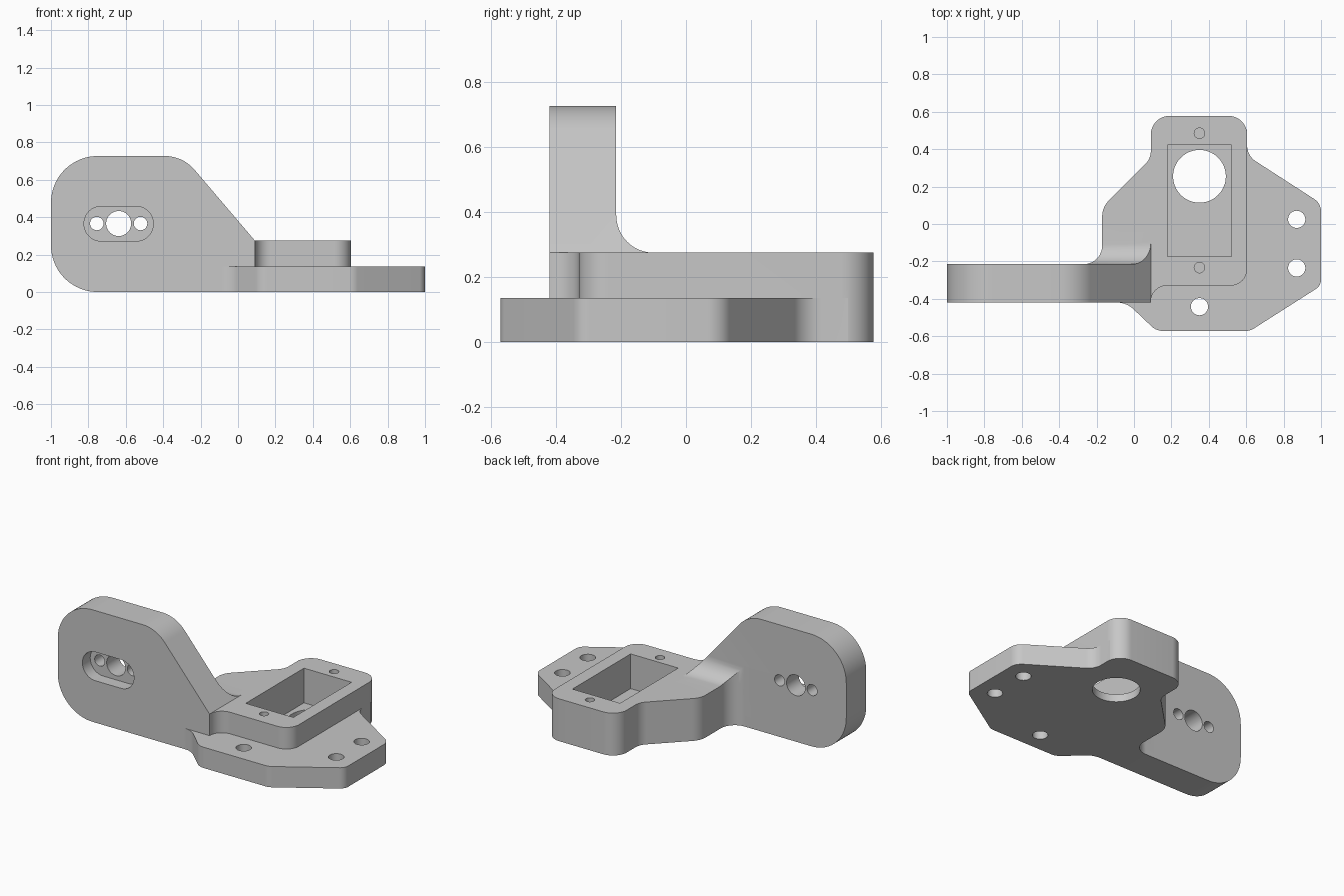
import bpy, bmesh, math
from mathutils import Vector

cube = bpy.data.objects.get("Cube")
if cube:
    bpy.data.objects.remove(cube, do_unlink=True)

FRONT, BACK = -0.42, -0.215      # faces of the upright arm
FLANGE_TOP, TOP = 0.135, 0.275

grey = bpy.data.materials.new("light grey")
grey.use_nodes = True
grey.diffuse_color = (0.57, 0.57, 0.57, 1)
grey.node_tree.nodes["Principled BSDF"].inputs["Base Color"].default_value = (0.57, 0.57, 0.57, 1)


def rounded(corners, steps=12):
    """Outline from (x, y[, radius]) corners, arcs at those with a radius."""
    out = []
    n = len(corners)
    for i, c in enumerate(corners):
        p = Vector(c[:2])
        if len(c) < 3:
            out.append(p)
            continue
        u = (Vector(corners[i - 1][:2]) - p).normalized()
        v = (Vector(corners[(i + 1) % n][:2]) - p).normalized()
        half = u.angle(v) / 2
        centre = p + (u + v).normalized() * c[2] / math.sin(half)
        t = c[2] / math.tan(half)
        a = (p + u * t - centre).normalized()
        b = (p + v * t - centre).normalized()
        out += [centre + a.slerp(b, k / steps).normalized() * c[2] for k in range(steps + 1)]
    return out


def prism(name, outline, lo, hi, axis="z"):
    """Extrude an outline along an axis."""
    place = {"x": lambda p, h: (h, p[0], p[1]),
             "y": lambda p, h: (p[0], h, p[1]),
             "z": lambda p, h: (p[0], p[1], h)}[axis]
    bm = bmesh.new()
    low = [bm.verts.new(place(p, lo)) for p in outline]
    high = [bm.verts.new(place(p, hi)) for p in outline]
    bm.faces.new(low)
    bm.faces.new(high)
    for i in range(len(low)):
        bm.faces.new((low[i - 1], low[i], high[i], high[i - 1]))
    bmesh.ops.recalc_face_normals(bm, faces=bm.faces)
    mesh = bpy.data.meshes.new(name)
    bm.to_mesh(mesh)
    bm.free()
    mesh.materials.append(grey)
    obj = bpy.data.objects.new(name, mesh)
    bpy.context.collection.objects.link(obj)
    return obj


def circle(x, y, r, steps=40):
    return [(x + r * math.cos(2 * math.pi * k / steps),
             y + r * math.sin(2 * math.pi * k / steps)) for k in range(steps)]


def combine(body, other, operation):
    """Apply a boolean and discard the helper."""
    other.hide_render = True
    mod = body.modifiers.new("boolean", "BOOLEAN")
    mod.operation, mod.solver, mod.object = operation, "EXACT", other
    bpy.context.view_layer.objects.active = body
    bpy.ops.object.modifier_apply(modifier=mod.name)
    bpy.data.objects.remove(other, do_unlink=True)


# Outlines
arm_outline = rounded([(-1, 0, 0.25), (-1, 0.727, 0.25), (-0.295, 0.727, 0.21),
                       (0.09, TOP), (0.09, 0)], 20)
wing_outline = rounded([(0.3, 0.5), (0.09, 0.5), (0.09, 0.35, 0.1), (-0.17, 0.09, 0.12),
                        (-0.17, BACK, 0.1), (-0.35, BACK), (-0.35, -0.3), (0.3, -0.3)])
flange_outline = rounded([(0.3, 0.5), (0.605, 0.5), (0.605, 0.365, 0.1), (1, 0.11, 0.08),
                          (1, -0.33, 0.06), (0.62, -0.572, 0.08), (0.12, -0.572, 0.09),
                          (-0.04, FRONT, 0.13), (-0.15, FRONT), (-0.15, -0.3), (0.3, -0.3)])
tower_outline = rounded([(0.09, 0.578, 0.1), (0.605, 0.578, 0.1), (0.605, -0.33, 0.09),
                         (0.09, -0.33, 0.085), (0.09, FRONT), (0, FRONT), (0, 0), (0.09, 0)])

# Solid parts
body = prism("mounting_bracket", tower_outline, 0, TOP)
combine(body, prism("side_wing", wing_outline, 0, TOP), "UNION")
combine(body, prism("bolt_flange", flange_outline, 0, FLANGE_TOP), "UNION")
combine(body, prism("upright_arm", arm_outline, FRONT, BACK, "y"), "UNION")

# Fillet between arm and wing, trimmed to both outlines
R = 0.115
curve = [(BACK + R - R * math.cos(a), TOP + R - R * math.sin(a))
         for a in [k * math.pi / 24 for k in range(13)]]
fillet = prism("arm_fillet", curve + [(BACK + R, 0.2), (-0.3, 0.2), (-0.3, TOP + R)],
               -0.32, 0.09, "x")
combine(fillet, prism("wing_trim", wing_outline, 0.1, 0.6), "INTERSECT")
combine(fillet, prism("slope_trim", arm_outline, -0.6, 0.6, "y"), "INTERSECT")
combine(body, fillet, "UNION")

# Pocket with a round opening in its floor
pocket = [(0.178, -0.175), (0.52, -0.175), (0.52, 0.422), (0.178, 0.422)]
combine(body, prism("pocket", pocket, 0.05, 0.4), "DIFFERENCE")
combine(body, prism("floor_opening", circle(0.35, 0.255, 0.141, 64), -0.1, 0.1), "DIFFERENCE")

# Blind screw holes and through bolt holes
for y in (0.485, -0.233):
    combine(body, prism("screw_hole", circle(0.35, y, 0.028), 0.1, 0.4), "DIFFERENCE")
for x, y in ((0.87, 0.025), (0.87, -0.235), (0.35, -0.442)):
    combine(body, prism("bolt_hole", circle(x, y, 0.046), -0.1, 0.2), "DIFFERENCE")

# Slot recess and holes in the arm
slot = rounded([(-0.823, 0.272, 0.092), (-0.823, 0.458, 0.092),
                (-0.453, 0.458, 0.092), (-0.453, 0.272, 0.092)])
combine(body, prism("slot", slot, -0.6, FRONT + 0.08, "y"), "DIFFERENCE")
for x, r in ((-0.755, 0.036), (-0.638, 0.067), (-0.521, 0.036)):
    combine(body, prism("arm_hole", circle(x, 0.366, r), -0.6, 0, "y"), "DIFFERENCE")

# Smooth shading with sharp edges kept
bpy.ops.object.select_all(action="DESELECT")
body.select_set(True)
bpy.context.view_layer.objects.active = body
bpy.ops.object.shade_smooth_by_angle(angle=math.radians(25))
